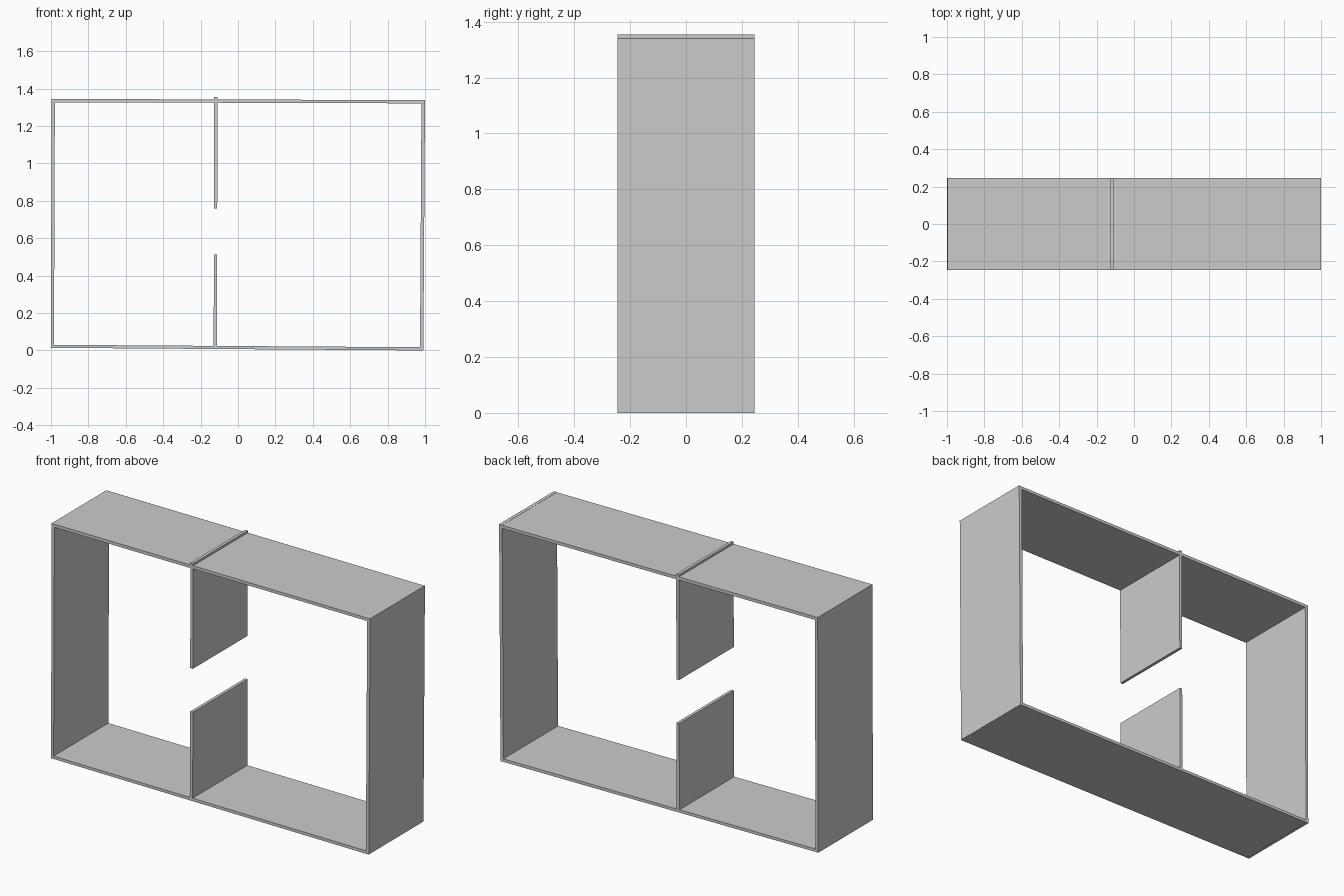
import bpy, bmesh

if "Cube" in bpy.data.objects:
    bpy.data.objects.remove(bpy.data.objects["Cube"])

HALF_DEPTH = 0.245


def board(name, profile):
    """Extrude a four-corner (x, z) outline through the shelf depth."""
    bm = bmesh.new()
    face = bm.faces.new([bm.verts.new((x, -HALF_DEPTH, z)) for x, z in profile])
    ext = bmesh.ops.extrude_face_region(bm, geom=[face])
    moved = [g for g in ext["geom"] if isinstance(g, bmesh.types.BMVert)]
    bmesh.ops.translate(bm, verts=moved, vec=(0, 2 * HALF_DEPTH, 0))
    bmesh.ops.recalc_face_normals(bm, faces=bm.faces)
    mesh = bpy.data.meshes.new(name)
    bm.to_mesh(mesh)
    bm.free()
    obj = bpy.data.objects.new(name, mesh)
    bpy.context.collection.objects.link(obj)


# Outer frame, slightly out of square
board("top_board", [(-0.997, 1.327), (0.995, 1.321), (0.995, 1.338), (-0.997, 1.345)])
board("bottom_board", [(-0.997, 0.014), (0.990, 0.000), (0.990, 0.017), (-0.997, 0.030)])
board("left_side", [(-1.000, 0.013), (-0.984, 0.013), (-0.979, 1.343), (-0.997, 1.343)])
board("right_side", [(0.973, 0.002), (0.991, 0.002), (1.000, 1.339), (0.981, 1.339)])

# Split divider with a gap in the middle; the upper half pokes through the top
board("lower_divider", [(-0.131, 0.008), (-0.113, 0.008), (-0.111, 0.512), (-0.128, 0.512)])
board("upper_divider", [(-0.128, 0.758), (-0.111, 0.758), (-0.110, 1.354), (-0.127, 1.354)])
